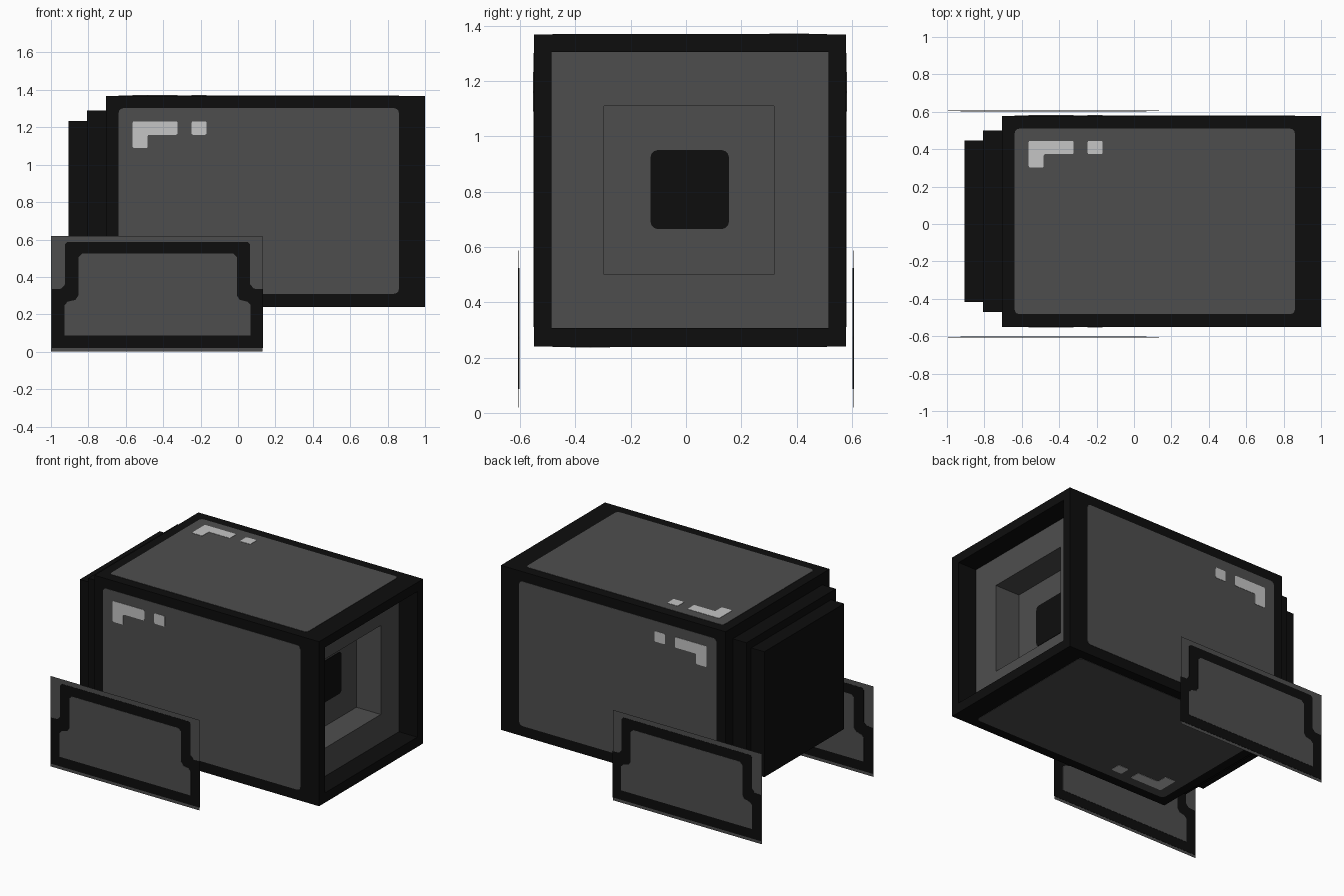
import bpy, bmesh

if "Cube" in bpy.data.objects:
    bpy.data.objects.remove(bpy.data.objects["Cube"])


def material(name, v):
    m = bpy.data.materials.new(name)
    m.diffuse_color = (v, v, v, 1)
    m.use_nodes = True
    m.node_tree.nodes["Principled BSDF"].inputs["Base Color"].default_value = m.diffuse_color
    return m


BLACK = material("black trim", 0.004)
GREY = material("dark grey panel", 0.076)
LIGHT = material("light grey highlight", 0.56)


def finish(name, bm, *mats):
    me = bpy.data.meshes.new(name)
    bm.to_mesh(me)
    bm.free()
    for m in mats:
        me.materials.append(m)
    ob = bpy.data.objects.new(name, me)
    bpy.context.collection.objects.link(ob)
    return ob


def prism(name, pts, axis, w0, w1, mat, radius=0.0):
    """Extrude a 2D outline along an axis from w0 to w1, corners rounded."""
    place = {'x': lambda u, v: (w0, u, v),
             'y': lambda u, v: (u, w0, v),
             'z': lambda u, v: (u, v, w0)}[axis]
    bm = bmesh.new()
    bm.faces.new([bm.verts.new(place(u, v)) for u, v in pts])
    if radius:
        bmesh.ops.bevel(bm, geom=bm.verts[:], offset=radius, segments=3,
                        profile=0.5, affect='VERTICES')
    if w1 != w0:
        res = bmesh.ops.extrude_face_region(bm, geom=bm.faces[:])
        vs = [g for g in res['geom'] if isinstance(g, bmesh.types.BMVert)]
        step = [w1 - w0 if a == axis else 0 for a in 'xyz']
        bmesh.ops.translate(bm, verts=vs, vec=step)
        bmesh.ops.recalc_face_normals(bm, faces=bm.faces[:])
    return finish(name, bm, mat)


def rect(u0, u1, v0, v1):
    return [(u0, v0), (u1, v0), (u1, v1), (u0, v1)]


# Main housing: box whose right end steps inward in two square recesses
X0, X1, Y0, Y1, Z0, Z1 = -0.705, 1.0, -0.55, 0.578, 0.24, 1.368
rings = [(X0, Y0, Y1, Z0, Z1), (X1, Y0, Y1, Z0, Z1),
         (X1, -0.487, 0.515, 0.307, 1.305), (0.86, -0.487, 0.515, 0.307, 1.305),
         (0.86, -0.297, 0.319, 0.50, 1.11), (0.675, -0.297, 0.319, 0.50, 1.11)]
bm = bmesh.new()
loops = [[bm.verts.new((x, u, v)) for u, v in rect(a, b, c, d)]
         for x, a, b, c, d in rings]
for n, (la, lb) in enumerate(zip(loops, loops[1:])):
    for i in range(4):
        j = (i + 1) % 4
        f = bm.faces.new((la[i], la[j], lb[j], lb[i]))
        f.material_index = 1 if n >= 3 else 0   # inner recess is grey
bm.faces.new(loops[0])
bm.faces.new(loops[-1]).material_index = 1
bmesh.ops.recalc_face_normals(bm, faces=bm.faces[:])
finish("housing", bm, BLACK, GREY)

# Black square socket on the recess floor
prism("socket", rect(-0.128, 0.155, 0.665, 0.95), 'x', 0.675, 0.678, BLACK, 0.025)

# Stepped black blocks on the left end
prism("rear_step_large", rect(-0.47, 0.50, 0.32, 1.29), 'x', -0.808, X0, BLACK)
prism("rear_step_small", rect(-0.418, 0.447, 0.375, 1.235), 'x', -0.907, -0.808, BLACK)

# Grey panel plus highlight marks on each of the four long sides
# (name, axis, surface position, outward sign, panel v-range, mark edge, mark direction)
SIDES = [("front", 'y', Y0, -1, (0.31, 1.302), 1.232, -1),
         ("back", 'y', Y1, 1, (0.31, 1.302), 1.232, -1),
         ("top", 'z', Z1, 1, (-0.482, 0.51), 0.445, -1),
         ("bottom", 'z', Z0, -1, (-0.482, 0.51), -0.417, 1)]
for name, axis, w, s, (v0, v1), e, d in SIDES:
    prism(name + "_panel", rect(-0.638, 0.86, v0, v1), axis, w, w + s * 0.002, GREY, 0.025)
    ell = [(-0.563, e), (-0.323, e), (-0.323, e + d * 0.072), (-0.483, e + d * 0.072),
           (-0.483, e + d * 0.143), (-0.563, e + d * 0.143)]
    prism(name + "_highlight_corner", ell, axis, w, w + s * 0.004, LIGHT, 0.008)
    prism(name + "_highlight_dot", rect(-0.248, -0.168, e, e + d * 0.072),
          axis, w, w + s * 0.004, LIGHT, 0.008)


def mirrored(half, cx=-0.43):
    return [(cx + h, z) for h, z in half] + [(cx - h, z) for h, z in reversed(half)]


# Side skids: thin sheets with a black stepped outline and grey centre, both faces
outline = [(0.5645, 0.02), (0.5645, 0.335), (0.515, 0.337), (0.495, 0.36),
           (0.495, 0.575), (0.482, 0.588)]
centre = [(0.497, 0.086), (0.497, 0.25), (0.48, 0.268), (0.44, 0.277),
          (0.424, 0.30), (0.424, 0.505), (0.405, 0.524)]
for side, y in (("front", -0.605), ("back", 0.605)):
    prism(side + "_skid_sheet", rect(-1.0, 0.13, 0.0, 0.62), 'y', y, y, GREY)
    prism(side + "_skid_outline", mirrored(outline), 'y', y - 0.0015, y + 0.0015, BLACK)
    prism(side + "_skid_centre", mirrored(centre), 'y', y - 0.003, y + 0.003, GREY)
